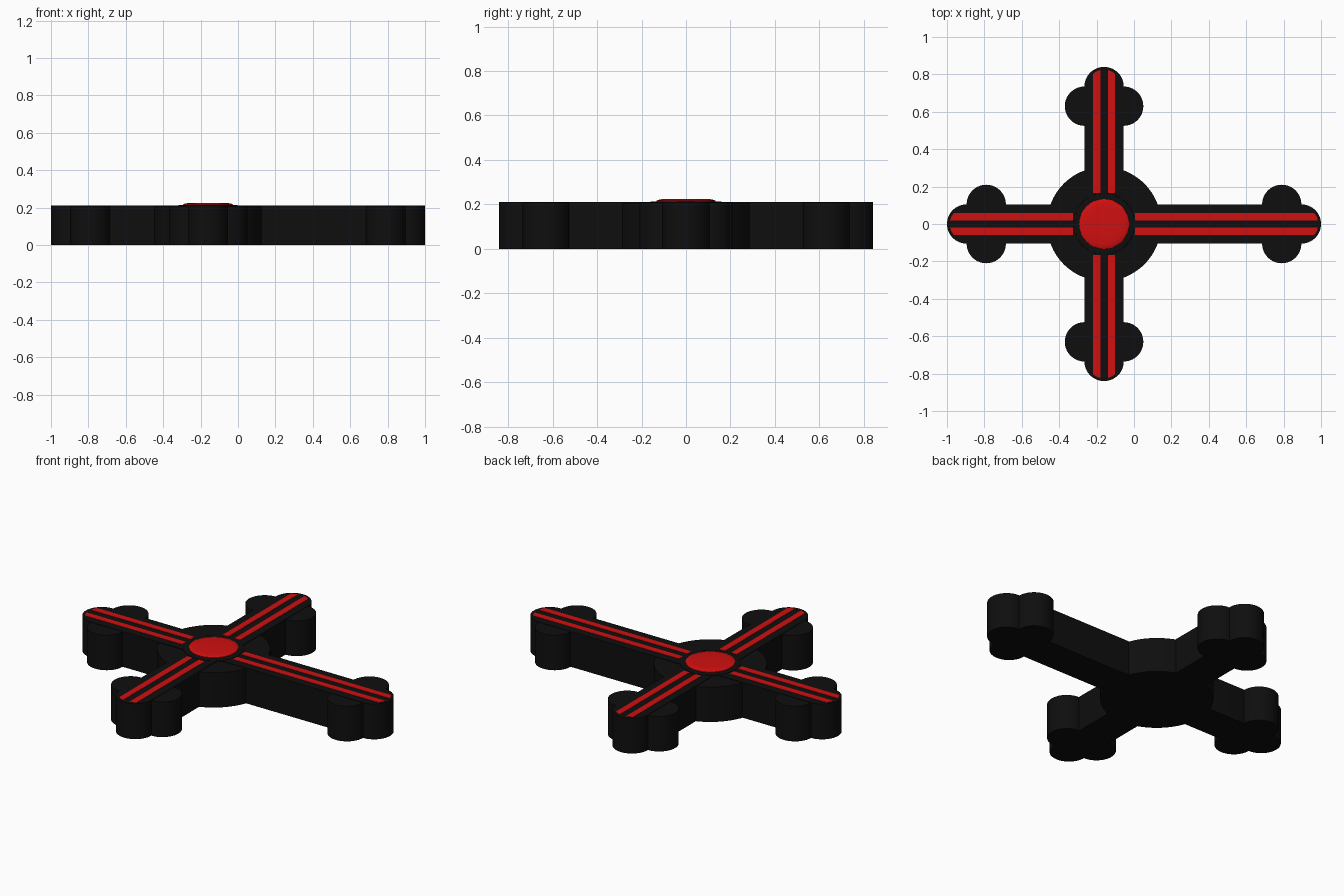
import bpy, bmesh, math

if "Cube" in bpy.data.objects:
    bpy.data.objects.remove(bpy.data.objects["Cube"])

CX = -0.16          # hub centre on x
TOP = 0.21          # height of the body
R = 0.105           # half width of arms, radius of tips and lobes


def material(name, col):
    m = bpy.data.materials.new(name)
    m.diffuse_color = (*col, 1)
    m.use_nodes = True
    m.node_tree.nodes["Principled BSDF"].inputs["Base Color"].default_value = m.diffuse_color
    return m


BLACK = material("black", (0.0045, 0.0045, 0.0045))
RED = material("red", (0.63, 0.005, 0.005))


def finish(bm, name, mat):
    bmesh.ops.recalc_face_normals(bm, faces=bm.faces)
    me = bpy.data.meshes.new(name)
    bm.to_mesh(me)
    bm.free()
    ob = bpy.data.objects.new(name, me)
    bpy.context.collection.objects.link(ob)
    me.materials.append(mat)
    bpy.ops.object.select_all(action='DESELECT')
    ob.select_set(True)
    bpy.context.view_layer.objects.active = ob
    bpy.ops.object.shade_smooth_by_angle(angle=math.radians(30))
    return ob


def prism(name, outline, z0, z1, mat):
    bm = bmesh.new()
    f = bm.faces.new([bm.verts.new((x, y, z0)) for x, y in outline])
    ext = bmesh.ops.extrude_face_region(bm, geom=[f])["geom"]
    for v in ext:
        if isinstance(v, bmesh.types.BMVert):
            v.co.z = z1
    return finish(bm, name, mat)


def arc(x, y, r, a0, a1, n):
    return [(x + r * math.cos(math.radians(a0 + (a1 - a0) * i / n)),
             y + r * math.sin(math.radians(a0 + (a1 - a0) * i / n))) for i in range(n + 1)]


def lathe(name, profile, mat, n=48):
    bm = bmesh.new()
    rings = [[bm.verts.new((CX + r * math.cos(2 * math.pi * i / n),
                            r * math.sin(2 * math.pi * i / n), z)) for i in range(n)]
             for r, z in profile]
    for a, b in zip(rings, rings[1:]):
        for i in range(n):
            j = (i + 1) % n
            bm.faces.new((a[i], a[j], b[j], b[i]))
    bm.faces.new(rings[0])
    bm.faces.new(rings[-1])
    return finish(bm, name, mat)


# Round hub, raised collar and domed boss
prism("hub", arc(CX, 0, 0.305, 0, 360, 64)[:-1], 0, TOP - 0.003, BLACK)
lathe("collar", [(0.168, 0.2), (0.163, 0.2115), (0.145, 0.214), (0.138, 0.214)], BLACK)
lathe("red_boss", [(0.135, 0.205), (0.133, 0.217), (0.125, 0.2205), (0.11, 0.2235),
                   (0.07, 0.2245), (0.03, 0.225)], RED)

# Four arms: name, direction in degrees, distance from hub centre to tip
for name, deg, length in (("right", 0, 1.16), ("back", 90, 0.84),
                          ("left", 180, 0.84), ("front", 270, 0.84)):
    c, s = round(math.cos(math.radians(deg))), round(math.sin(math.radians(deg)))

    def place(pts):
        return [(CX + c * u - s * v, s * u + c * v) for u, v in pts]

    tip = length - R
    # Arm with round tip
    prism(name + "_arm", place([(0, -R)] + arc(tip, 0, R, -90, 90, 24) + [(0, R)]),
          0, TOP, BLACK)
    for side, k in (("a", 1), ("b", -1)):
        # Side lobe of the trefoil end
        prism(f"{name}_lobe_{side}",
              place(arc(tip - R, k * R, R, 0, 360, 40)[:-1]), 0, TOP - 0.002, BLACK)
        # Painted stripe, its outer end following the tip curve
        r = 0.09
        ends = [(tip + math.sqrt(r * r - v * v), k * v)
                for v in (0.02, 0.03, 0.04, 0.05, 0.058)]
        prism(f"{name}_stripe_{side}",
              place([(0.166, k * 0.058), (0.166, k * 0.02)] + ends),
              TOP - 0.004, TOP + 0.0015, RED)
